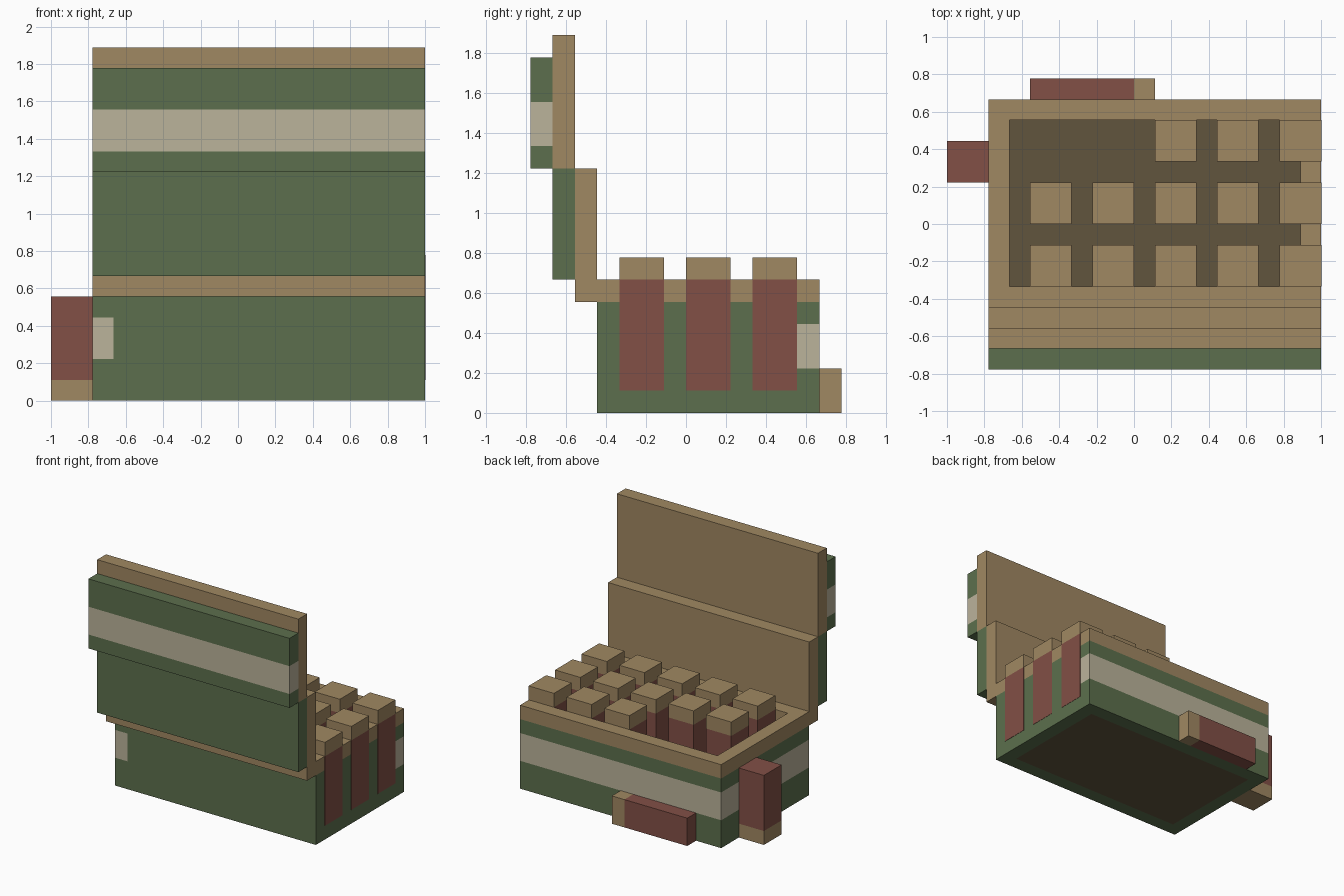
import bpy
import bmesh
from mathutils import Matrix, Vector

U = 1 / 9  # size of one block cell

if "Cube" in bpy.data.objects:
    bpy.data.objects.remove(bpy.data.objects["Cube"], do_unlink=True)


def material(name, rgb):
    m = bpy.data.materials.new(name)
    m.use_nodes = True
    m.diffuse_color = (*rgb, 1)
    bsdf = next(n for n in m.node_tree.nodes if n.type == "BSDF_PRINCIPLED")
    bsdf.inputs["Base Color"].default_value = (*rgb, 1)
    return m


GREEN = material("moss green", (0.107, 0.159, 0.074))
TAN = material("tan", (0.352, 0.246, 0.122))
BEIGE = material("pale beige", (0.497, 0.451, 0.328))
RED = material("brick red", (0.223, 0.080, 0.061))
BROWN = material("dark brown", (0.120, 0.089, 0.048))


def blocks(name, mat, *boxes):
    """One object made of boxes, each given as x, y and z ranges in cells."""
    bm = bmesh.new()
    for ranges in boxes:
        lo, hi = (Vector(c) * U for c in zip(*ranges))
        place = Matrix.Translation((lo + hi) / 2) @ Matrix.Diagonal((*(hi - lo), 1))
        bmesh.ops.create_cube(bm, size=1, matrix=place)
    mesh = bpy.data.meshes.new(name)
    bm.to_mesh(mesh)
    bm.free()
    mesh.materials.append(mat)
    ob = bpy.data.objects.new(name, mesh)
    bpy.context.collection.objects.link(ob)
    return ob


def two_walls(z):
    """Left-hand end wall and back wall, which carry the band."""
    return [((-7, -6), (-4, 6), z), ((-6, 9), (5, 6), z)]


def plain_walls(z):
    """Front wall and the other end wall."""
    return [((-6, 9), (-4, -3), z), ((8, 9), (-3, 5), z)]


# Open tray
blocks("tray_floor", BROWN, ((-6, 8), (-3, 5), (0, 1)))
blocks("tray_walls", GREEN, *plain_walls((0, 5)), *two_walls((0, 2)), *two_walls((4, 5)))
blocks("tray_band", BEIGE, *two_walls((2, 4)))
blocks("tray_rim", TAN, *plain_walls((5, 6)), *two_walls((5, 6)))

# Raised lid in two stepped panels
blocks("lower_lid_lining", TAN, ((-7, 9), (-5, -4), (5, 11)))
blocks("lower_lid_cover", GREEN, ((-7, 9), (-6, -5), (6, 11)))
blocks("upper_lid_lining", TAN, ((-7, 9), (-6, -5), (11, 17)))
blocks("upper_lid_cover", GREEN, *[((-7, 9), (-7, -6), z) for z in ((11, 12), (14, 16))])
blocks("upper_lid_band", BEIGE, ((-7, 9), (-7, -6), (12, 14)))

# Sticks standing in rows; two places in the back row are empty
for row, y in enumerate((-3, 0, 3)):
    for col, x in enumerate((-5, -2, 1, 4, 7)):
        if row == 2 and col < 2:
            continue
        skin = 0.02 if col == 4 else 0  # end column shows through the wall
        blocks(f"stick_{row}_{col}", RED, ((x, x + 2 + skin), (y, y + 2), (1, 6)))
        blocks(f"stick_tip_{row}_{col}", TAN, ((x, x + 2 + skin), (y, y + 2), (6, 7)))

# Loose sticks outside the tray
blocks("upright_stick", RED, ((-9, -7), (2, 4), (1, 5)))
blocks("upright_stick_tip", TAN, ((-9, -7), (2, 4), (0, 1)))
blocks("lying_stick", RED, ((-5, 0), (6, 7), (0, 2)))
blocks("lying_stick_tip", TAN, ((0, 1), (6, 7), (0, 2)))
